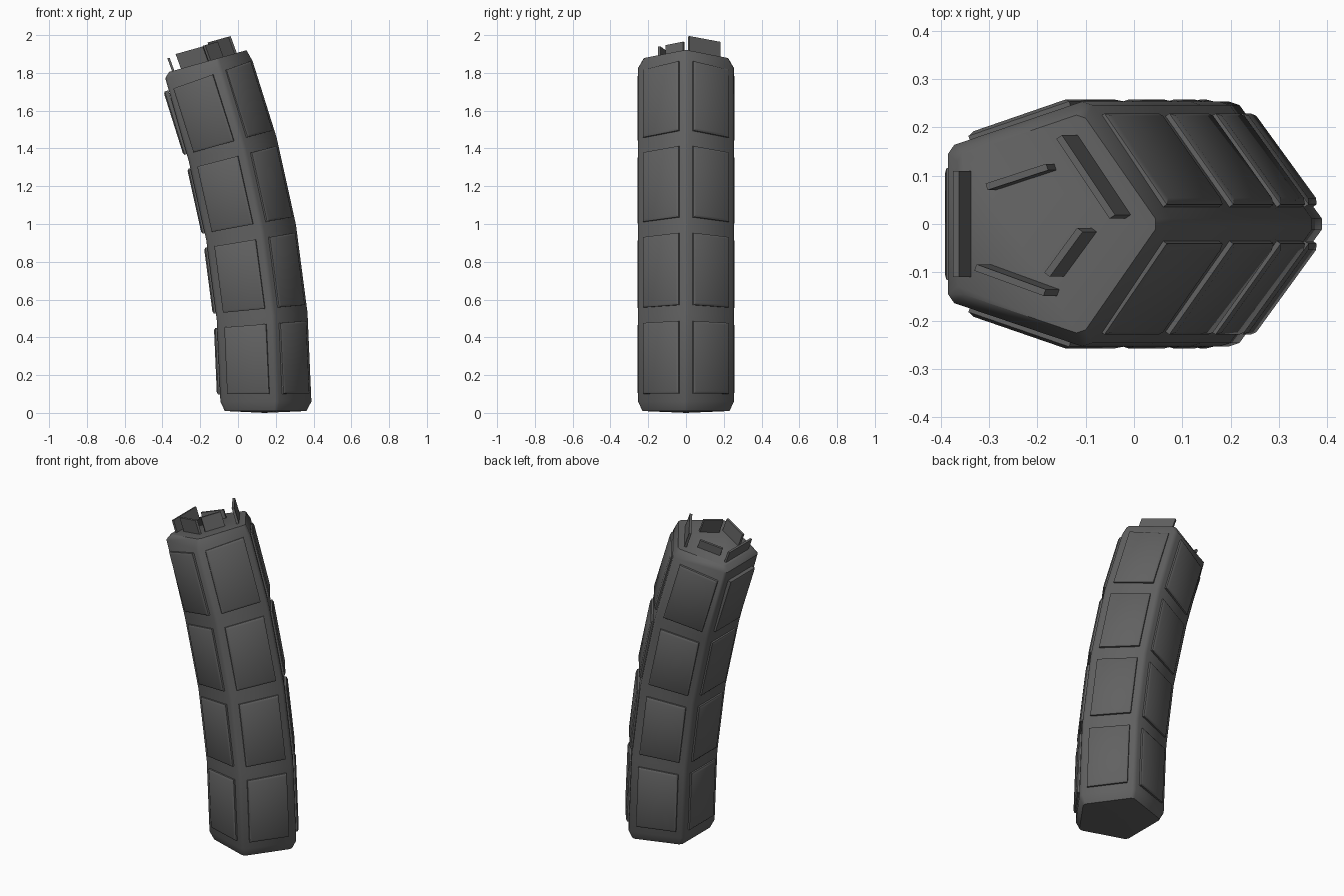
import bpy, bmesh
from math import sin, cos, radians
from mathutils import Vector

if "Cube" in bpy.data.objects:
    bpy.data.objects.remove(bpy.data.objects["Cube"])

R = 0.271           # pentagon circumradius
CUT = 0.045         # corner chamfer as a fraction of each side
SEG, STEP = 0.448, 5.0

dark = bpy.data.materials.new("dark_grey")
dark.diffuse_color = (0.12, 0.12, 0.12, 1)
dark.use_nodes = True
dark.node_tree.nodes["Principled BSDF"].inputs["Base Color"].default_value = dark.diffuse_color


def make_object(name, bm, smooth=True):
    bmesh.ops.recalc_face_normals(bm, faces=bm.faces)
    me = bpy.data.meshes.new(name)
    bm.to_mesh(me)
    bm.free()
    me.materials.append(dark)
    ob = bpy.data.objects.new(name, me)
    bpy.context.collection.objects.link(ob)
    if smooth:
        bpy.ops.object.select_all(action='DESELECT')
        bpy.context.view_layer.objects.active = ob
        ob.select_set(True)
        bpy.ops.object.shade_smooth_by_angle(angle=radians(42))
    return ob


def pentagon(left, apex, vs=1.0):
    """Tilted pentagon from its flat-side and apex (x, z) points."""
    pts = []
    for k in range(5):
        a = radians(72 * k)
        t = (cos(a) + 0.809) / 1.809
        pts.append(Vector((left[0] + (apex[0] - left[0]) * t,
                           R * vs * sin(a),
                           left[1] + (apex[1] - left[1]) * t)))
    return pts


def chamfered(pts):
    out = []
    for k in range(5):
        p, q = pts[k], pts[(k + 1) % 5]
        out += [p.lerp(q, CUT), p.lerp(q, 1 - CUT)]
    return out


# Ring frames along the bent axis
rings = []
cx, cz = 0.126, 0.06
for i in range(5):
    t = radians(STEP * i)
    rings.append(pentagon((cx - 0.809 * R * cos(t), cz - 0.809 * R * sin(t)),
                          (cx + R * cos(t), cz + R * sin(t))))
    s = radians(STEP * (i + 0.5))
    cx -= SEG * sin(s)
    cz += SEG * cos(s)

# Bent pentagonal body with tapered ends
sections = [pentagon((-0.07, 0.01), (0.37, 0.01), 0.91)] + rings[:4] + [
    pentagon((-0.385, 1.772), (0.085, 1.865)),
    pentagon((-0.365, 1.805), (0.052, 1.922), 0.89)]
bm = bmesh.new()
loops = [[bm.verts.new(p) for p in chamfered(s)] for s in sections]
for a, b in zip(loops, loops[1:]):
    for k in range(10):
        n = (k + 1) % 10
        bm.faces.new((a[k], a[n], b[n], b[k]))
bm.faces.new(loops[-1])
centre = bm.verts.new((0.14, 0, 0))
for k in range(10):
    bm.faces.new((loops[0][k], loops[0][(k + 1) % 10], centre))
make_object("body", bm)


# Raised bevelled panels, one per face and segment
def panel(name, a, b, c, d):
    def at(u, v):
        return a.lerp(b, u).lerp(d.lerp(c, u), v)
    n = (b - a).cross(d - a).normalized()
    bm = bmesh.new()
    levels = []
    for off, mu, mv in ((-0.01, 0.135, 0.09), (0.010, 0.135, 0.09), (0.017, 0.17, 0.115)):
        levels.append([bm.verts.new(at(u, v) + n * off) for u, v in
                       ((mu, mv), (1 - mu, mv), (1 - mu, 1 - mv), (mu, 1 - mv))])
    for lo, hi in zip(levels, levels[1:]):
        for k in range(4):
            m = (k + 1) % 4
            bm.faces.new((lo[k], lo[m], hi[m], hi[k]))
    bm.faces.new(levels[0])
    bm.faces.new(levels[-1])
    make_object(name, bm)


for i in range(4):
    for k in range(5):
        n = (k + 1) % 5
        panel(f"panel_{i + 1}_{k + 1}", rings[i][k], rings[i][n],
              rings[i + 1][n], rings[i + 1][k])


# Thin fins standing on the sloped top, given by their top edge in plan
def fin(name, p, q, h, thick=0.014):
    lean = Vector((-sin(radians(20)), 0, cos(radians(20))))
    bm = bmesh.new()
    p, q = Vector(p), Vector(q)
    side = Vector((q.y - p.y, p.x - q.x)).normalized() * thick / 2
    low, high = [], []
    for e in (p + side, q + side, q - side, p - side):
        x = e.x - lean.x * h
        base = Vector((x, e.y, 1.805 + (x + 0.365) * 0.2806))
        low.append(bm.verts.new(base - lean * 0.01))
        high.append(bm.verts.new(base + lean * h))
    for k in range(4):
        m = (k + 1) % 4
        bm.faces.new((low[k], low[m], high[m], high[k]))
    bm.faces.new(low)
    bm.faces.new(high)
    make_object(name, bm, smooth=False)


fin("fin_left", (-0.368, -0.11), (-0.368, 0.11), 0.072, 0.012)
fin("fin_back_left", (-0.305, 0.077), (-0.18, 0.118), 0.05)
fin("fin_back_right", (-0.155, 0.18), (-0.045, 0.015), 0.095)
fin("fin_front_right", (-0.18, -0.105), (-0.112, -0.012), 0.085)
fin("fin_front_left", (-0.328, -0.09), (-0.185, -0.142), 0.082)
